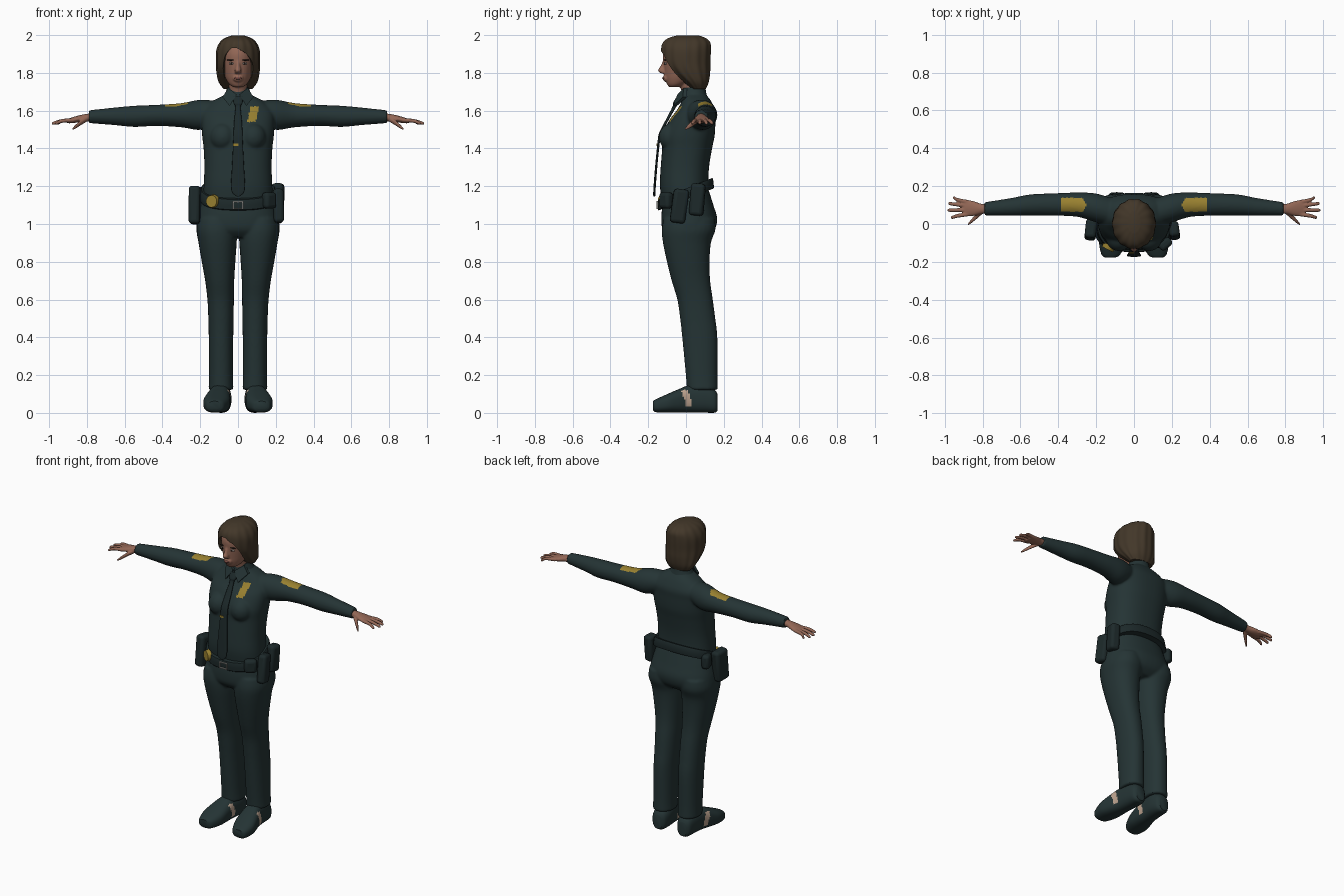
import bpy, bmesh, math
from mathutils import Matrix, Vector

if "Cube" in bpy.data.objects:
    bpy.data.objects.remove(bpy.data.objects["Cube"])


def material(name, r, g, b):
    m = bpy.data.materials.new(name)
    m.diffuse_color = (r, g, b, 1)
    m.use_nodes = True
    m.node_tree.nodes["Principled BSDF"].inputs["Base Color"].default_value = m.diffuse_color
    return m


CLOTH = material("dark green cloth", .018, .034, .035)
LEATHER = material("dark leather", .012, .022, .023)
SKIN = material("skin", .29, .135, .092)
HAIR = material("brown hair", .055, .038, .022)
GOLD = material("gold", .32, .22, .03)
SILVER = material("silver", .32, .32, .30)
WHITE = material("eye white", .50, .46, .42)
DARK = material("dark brown", .02, .012, .009)
LIPS = material("lips", .20, .075, .06)
SOCK = material("pale sock", .50, .36, .27)


def catmull(rings, steps):
    out = []
    for i in range(len(rings) - 1):
        p0, p1 = rings[max(i - 1, 0)], rings[i]
        p2, p3 = rings[i + 1], rings[min(i + 2, len(rings) - 1)]
        for k in range(steps):
            t = k / steps
            out.append([.5 * (2 * b + (c - a) * t + (2 * a - 5 * b + 4 * c - d) * t * t
                              + (3 * b - a - 3 * c + d) * t ** 3)
                        for a, b, c, d in zip(p0, p1, p2, p3)])
    return out + [list(rings[-1])]


def loft(bm, rings, axis='z', sides=32, power=2.0, steps=4, sym=False, tilt=0, wave=0):
    """Skin through rings (t, a, b, ra, rb) along an axis; sym adds the copy on -x."""
    for sx in ((1, -1) if sym else (1,)):
        loops = []
        for t, a, b, ra, rb in catmull(rings, steps):
            loop = []
            for i in range(sides):
                th = 2 * math.pi * i / sides
                c, s = math.cos(th), math.sin(th)
                w = 1 + wave * math.cos(14 * th)
                u = a + w * ra * math.copysign(abs(c) ** (2 / power), c)
                v = b + w * rb * math.copysign(abs(s) ** (2 / power), s)
                x, y, z = {'x': (t, u, v), 'y': (u, t, v), 'z': (u, v, t)}[axis]
                loop.append(bm.verts.new((sx * x, y, z + tilt * y)))
            loops.append(loop)
        for l0, l1 in zip(loops, loops[1:]):
            for i in range(sides):
                j = (i + 1) % sides
                bm.faces.new((l0[i], l0[j], l1[j], l1[i]))
        bm.faces.new(loops[0])
        bm.faces.new(loops[-1])


def ball(bm, centre, radii, sym=False):
    for sx in ((1, -1) if sym else (1,)):
        m = Matrix.Translation((sx * centre[0], centre[1], centre[2])) @ Matrix.Diagonal((*radii, 1))
        bmesh.ops.create_uvsphere(bm, u_segments=20, v_segments=12, radius=1, matrix=m)


def box(bm, centre, size, turn=0, lean=0):
    m = (Matrix.Translation(centre) @ Matrix.Rotation(math.radians(turn), 4, 'Z')
         @ Matrix.Rotation(math.radians(lean), 4, 'X') @ Matrix.Diagonal((*size, 1)))
    bmesh.ops.create_cube(bm, size=1, matrix=m)


def bake(ob):
    dg = bpy.context.evaluated_depsgraph_get()
    me = bpy.data.meshes.new_from_object(ob.evaluated_get(dg))
    ob.modifiers.clear()
    ob.data = me


def finish(name, bm, mats, voxel=0, bevel=0):
    bmesh.ops.recalc_face_normals(bm, faces=bm.faces)
    me = bpy.data.meshes.new(name)
    bm.to_mesh(me)
    bm.free()
    ob = bpy.data.objects.new(name, me)
    bpy.context.collection.objects.link(ob)
    if voxel:  # fuse overlapping volumes into one skin
        r = ob.modifiers.new("fuse", 'REMESH')
        r.mode, r.voxel_size = 'VOXEL', voxel
        s = ob.modifiers.new("soften", 'SMOOTH')
        s.factor, s.iterations = .5, 5
        bake(ob)
    if bevel:
        b = ob.modifiers.new("round", 'BEVEL')
        b.width, b.segments = bevel, 3
    ob.data.materials.clear()
    for m in mats:
        ob.data.materials.append(m)
    return ob


# Shirt: torso, bust and sleeves, with gold patches coloured by region
bm = bmesh.new()
loft(bm, [(1.11, 0, .0, .185, .125), (1.2, 0, -.01, .182, .128), (1.3, 0, -.006, .178, .128),
          (1.4, 0, .006, .182, .132), (1.47, 0, .014, .19, .138), (1.55, 0, .034, .193, .122),
          (1.6, 0, .053, .185, .103), (1.65, 0, .055, .135, .078), (1.685, 0, .045, .07, .062),
          (1.705, 0, .04, .055, .055)], power=2.4, sides=48)
ball(bm, (.08, -.07, 1.46), (.07, .074, .075), sym=True)
loft(bm, [(.1, .06, 1.59, .07, .06), (.2, .085, 1.578, .076, .08), (.3, .102, 1.576, .064, .064),
          (.43, .103, 1.575, .059, .056), (.55, .1, 1.57, .056, .056), (.65, .09, 1.57, .047, .047),
          (.79, .08, 1.568, .035, .034)], 'x', sym=True)
shirt = finish("shirt", bm, [CLOTH, GOLD], voxel=.0075)
for p in shirt.data.polygons:
    x, y, z = p.center
    arm_patch = p.normal.z > .3 and .25 < abs(x) < .385 and .065 < y < .138 and \
        (abs(x) - .25) > abs(y - .1) * .6
    badge = p.normal.y < -.2 and abs(x - .08 - (z - 1.58) * .2) < .022 and 1.54 < z < 1.622
    p.material_index = int(arm_patch or badge)

# Trousers: hips and two legs fused
bm = bmesh.new()
loft(bm, [(1.18, 0, .0, .18, .12), (1.1, 0, .01, .2, .135), (1.03, 0, .017, .215, .148),
          (.97, 0, .014, .218, .138), (.93, 0, .01, .19, .1)], power=2.3, sides=48)
loft(bm, [(1.03, .11, .017, .1, .135), (.97, .112, .014, .108, .142), (.9, .108, .005, .101, .127),
          (.8, .103, .012, .089, .113), (.7, .097, .026, .077, .102), (.6, .092, .048, .07, .094),
          (.5, .09, .062, .067, .093), (.4, .09, .073, .065, .093), (.2, .09, .083, .064, .084),
          (.122, .09, .087, .066, .082)], power=2.2, sym=True)
finish("trousers", bm, [CLOTH], voxel=.0075)

# Shoes with pale sock stripe on both sides
bm = bmesh.new()
loft(bm, [(-.176, .125, .04, .03, .022), (-.16, .122, .038, .05, .034), (-.1, .115, .05, .069, .049),
          (-.04, .106, .063, .066, .062), (.02, .097, .074, .057, .073), (.1, .09, .072, .055, .071),
          (.15, .09, .062, .047, .061), (.167, .09, .055, .03, .045)],
     'y', power=2.6, steps=8, sides=40, sym=True)
shoes = finish("shoes", bm, [CLOTH, SOCK])
for p in shoes.data.polygons:
    x, y, z = p.center
    p.material_index = int(.035 < z < .12 and abs(y - .027 + z * .28) < .017 and abs(p.normal.x) > .4)

# Head with nose, chin and neck
bm = bmesh.new()
loft(bm, [(1.725, 0, -.06, .026, .03), (1.74, 0, -.048, .046, .052), (1.77, 0, -.018, .066, .092),
          (1.80, 0, .0, .077, .114), (1.85, 0, .0, .085, .119), (1.9, 0, .0, .088, .121),
          (1.94, 0, .0, .078, .105), (1.965, 0, 0, .05, .07)])
loft(bm, [(1.64, 0, .045, .055, .057), (1.7, 0, .035, .05, .058), (1.78, 0, .02, .05, .065)])
loft(bm, [(1.865, 0, -.11, .009, .012), (1.835, 0, -.118, .012, .018), (1.812, 0, -.126, .018, .024),
          (1.797, 0, -.116, .017, .015)])
ball(bm, (0, -.106, 1.772), (.028, .017, .02))
finish("head", bm, [SKIN], voxel=.005)

# Face details
bm = bmesh.new()
ball(bm, (.034, -.108, 1.85), (.015, .007, .006), sym=True)
finish("eyes", bm, [WHITE])
bm = bmesh.new()
ball(bm, (.034, -.1125, 1.85), (.0055, .005, .0055), sym=True)
ball(bm, (.037, -.11, 1.868), (.022, .007, .004), sym=True)
finish("pupils_and_brows", bm, [DARK])
bm = bmesh.new()
ball(bm, (0, -.118, 1.772), (.02, .008, .007))
finish("mouth", bm, [LIPS])

# Hair: wavy cap with the face opening cut away
bm = bmesh.new()
loft(bm, [(1.715, 0, .065, .075, .04), (1.75, 0, .05, .1, .07), (1.8, 0, .02, .112, .108),
          (1.85, 0, .002, .115, .127), (1.92, 0, 0, .113, .132), (1.96, 0, .003, .096, .126),
          (1.984, 0, .006, .07, .1), (1.999, 0, .01, .03, .055)], sides=84, wave=.018)
hair = finish("hair", bm, [HAIR])
bm = bmesh.new()
loft(bm, [(z, x, (yb - .4) / 2, w, (yb + .4) / 2) for z, x, yb, w in
          ((1.66, 0, .01, .2), (1.74, 0, -.005, .125), (1.78, 0, -.03, .09), (1.85, 0, -.055, .08),
           (1.9, -.01, -.06, .055), (1.932, -.02, -.06, .012))], power=6)
cutter = finish("face_cutter", bm, [HAIR])
cutter.hide_render = True
cut = hair.modifiers.new("face opening", 'BOOLEAN')
cut.operation, cut.object, cut.solver = 'DIFFERENCE', cutter, 'EXACT'
bake(hair)
bpy.data.objects.remove(cutter)

# Hands: palm, four spread fingers and a thumb
bm = bmesh.new()
loft(bm, [(.76, .08, 1.567, .024, .021), (.81, .08, 1.562, .028, .02), (.85, .082, 1.555, .04, .018),
          (.89, .084, 1.547, .043, .014), (.905, .084, 1.545, .036, .01)], 'x', sides=20, sym=True)
for y0, x1, y1 in ((.052, .968, .035), (.074, .985, .073), (.096, .982, .108), (.115, .958, .138)):
    loft(bm, [(.87, y0, 1.55, .011, .011), (.93, (y0 + y1) / 2, 1.546, .0105, .0105),
              (x1 - .008, y1, 1.534, .009, .009), (x1, y1, 1.532, .004, .004)], 'x', sides=12, sym=True)
loft(bm, [(.8, .068, 1.555, .014, .014), (.83, .042, 1.538, .015, .014), (.86, .014, 1.515, .011, .011),
          (.877, -.003, 1.502, .006, .006)], 'x', sides=12, sym=True)
finish("hands", bm, [SKIN], voxel=.004)

# Collar: stand plus two pointed flaps
bm = bmesh.new()
loft(bm, [(1.655, 0, .042, .085, .07), (1.69, 0, .04, .066, .065), (1.72, 0, .042, .057, .06)], tilt=.15)
for s in (1, -1):
    pts = [(.006, -.038, 1.685), (.052, -.005, 1.72), (.082, -.008, 1.672), (.045, -.06, 1.625)]
    front = [bm.verts.new((s * x, y - .008, z)) for x, y, z in pts]
    back = [bm.verts.new((s * x, y + .012, z)) for x, y, z in pts]
    bm.faces.new(front)
    bm.faces.new(back[::-1])
    for i in range(4):
        bm.faces.new((front[i], back[i], back[i - 3], front[i - 3]))
finish("collar", bm, [CLOTH])

# Tie with knot, and its clip
bm = bmesh.new()
loft(bm, [(1.145, 0, -.168, .006, .005), (1.18, 0, -.167, .036, .006), (1.3, 0, -.158, .032, .006),
          (1.42, 0, -.146, .026, .006), (1.48, 0, -.136, .024, .007), (1.55, 0, -.1, .02, .008),
          (1.62, 0, -.062, .014, .01), (1.64, 0, -.055, .024, .014), (1.675, 0, -.035, .026, .014)],
     sides=20, power=3)
finish("tie", bm, [LEATHER])
bm = bmesh.new()
box(bm, (-.012, -.153, 1.42), (.028, .006, .012))
finish("tie_clip", bm, [GOLD])

# Belt, dipping at the front
bm = bmesh.new()
loft(bm, [(1.13, 0, .002, .198, .142), (1.135, 0, .0, .203, .148), (1.182, 0, -.003, .197, .146),
          (1.188, 0, -.003, .19, .14)], power=2.4, sides=48, steps=2, tilt=.4)
finish("belt", bm, [LEATHER])

# Belt pouches and holsters: centre, size, turn, lean
bm = bmesh.new()
for c, size, turn, lean in (((.165, -.105, 1.125), (.075, .05, .085), 40, 0),
                            ((.212, -.035, 1.095), (.055, .08, .18), 8, -8),
                            ((.212, .06, 1.13), (.06, .075, .17), -10, -5),
                            ((-.228, -.03, 1.1), (.06, .1, .2), -6, -5),
                            ((-.195, .065, 1.15), (.05, .07, .09), 18, 0)):
    box(bm, c, size, turn, lean)
finish("belt_pouches", bm, [LEATHER], bevel=.018)

# Belt badge and buckle
bm = bmesh.new()
m = (Matrix.Translation((-.135, -.123, 1.12)) @ Matrix.Rotation(math.radians(-28), 4, 'Z')
     @ Matrix.Rotation(math.pi / 2, 4, 'X'))
bmesh.ops.create_cone(bm, cap_ends=True, segments=24, radius1=.036, radius2=.032, depth=.025, matrix=m)
finish("belt_badge", bm, [GOLD])
bm = bmesh.new()
for x in (-.025, .025):
    box(bm, (x, -.152, 1.1), (.006, .01, .042))
for z in (1.082, 1.118):
    box(bm, (0, -.152, z), (.05, .01, .006))
finish("buckle", bm, [SILVER])

# Smooth shading with crisp edges kept
bpy.ops.object.select_all(action='SELECT')
bpy.context.view_layer.objects.active = shirt
bpy.ops.object.shade_smooth_by_angle(angle=math.radians(40))
